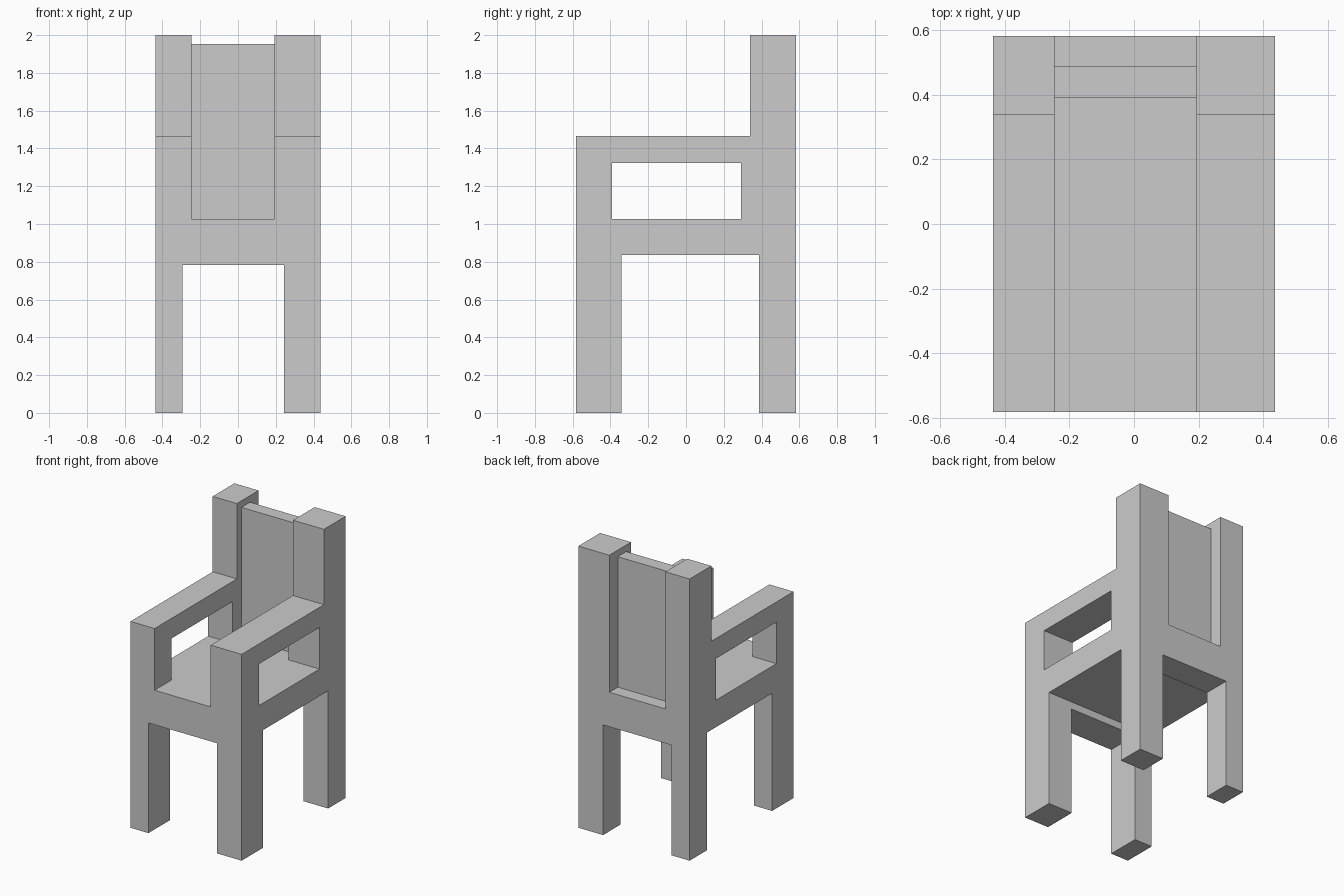
import bpy, bmesh

if "Cube" in bpy.data.objects:
    bpy.data.objects.remove(bpy.data.objects["Cube"])

HALF_X, HALF_Y = 0.437, 0.583
SEAT_Z = 1.027


def finish(name, bm):
    bmesh.ops.recalc_face_normals(bm, faces=bm.faces)
    mesh = bpy.data.meshes.new(name)
    bm.to_mesh(mesh)
    bm.free()
    obj = bpy.data.objects.new(name, mesh)
    bpy.context.collection.objects.link(obj)
    return obj


def box(name, x, y, z):
    bm = bmesh.new()
    bmesh.ops.create_cube(bm, size=1)
    for v in bm.verts:
        v.co = [r[0] if c < 0 else r[1] for c, r in zip(v.co, (x, y, z))]
    return finish(name, bm)


def side_profile(name, points, x):
    bm = bmesh.new()
    face = bm.faces.new([bm.verts.new((x[0], y, z)) for y, z in points])
    ext = bmesh.ops.extrude_face_region(bm, geom=[face])["geom"]
    verts = [g for g in ext if isinstance(g, bmesh.types.BMVert)]
    bmesh.ops.translate(bm, verts=verts, vec=(x[1] - x[0], 0, 0))
    return finish(name, bm)


def carve(target, x, y, z):
    cutter = box("cutter", x, y, z)
    cutter.hide_render = True
    mod = target.modifiers.new("carve", "BOOLEAN")
    mod.operation, mod.solver, mod.object = "DIFFERENCE", "EXACT", cutter
    bpy.context.view_layer.objects.active = target
    bpy.ops.object.modifier_apply(modifier=mod.name)
    bpy.data.objects.remove(cutter)


# Frame: side outline with legs, arms and back posts
outline = [(-HALF_Y, 0), (-0.342, 0), (-0.342, 0.835), (0.387, 0.835),
           (0.387, 0), (HALF_Y, 0), (HALF_Y, 2), (0.34, 2),
           (0.34, 1.465), (-HALF_Y, 1.465)]
frame = side_profile("chair_frame", outline, (-HALF_X, HALF_X))

# Seat space between the arms, gap between the legs, openings under the arms
carve(frame, (-0.247, 0.194), (-1, 1), (SEAT_Z, 2.5))
carve(frame, (-0.295, 0.243), (-1, 1), (-0.5, 0.782))
carve(frame, (-1, 1), (-0.391, 0.29), (SEAT_Z, 1.322))

# Back panel between the posts
box("back_panel", (-0.247, 0.194), (0.392, 0.488), (SEAT_Z, 1.953))
